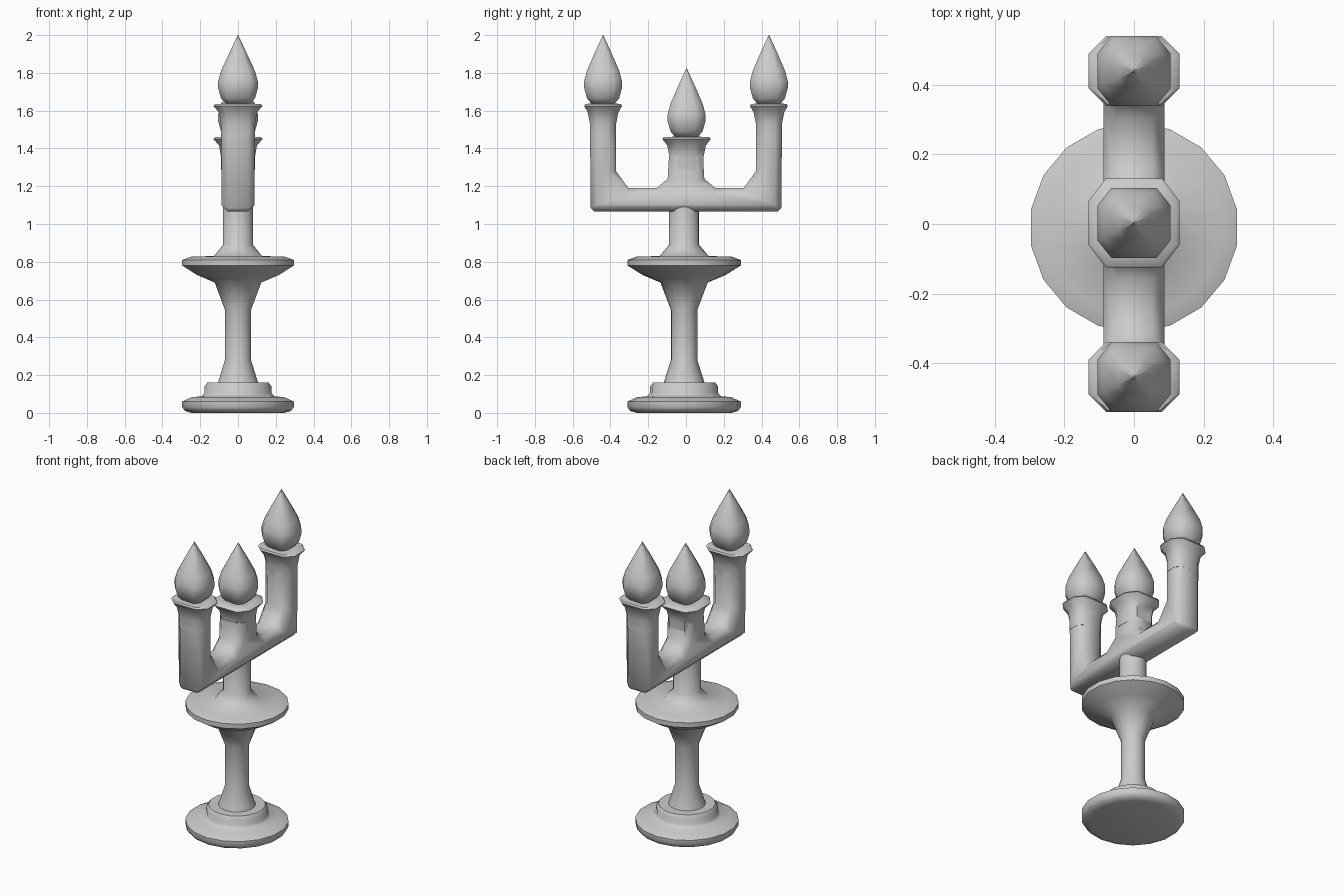
import bpy, bmesh, math

if "Cube" in bpy.data.objects:
    bpy.data.objects.remove(bpy.data.objects["Cube"])

ROUND = [(math.cos(math.radians(10 + 20 * i)), math.sin(math.radians(10 + 20 * i))) for i in range(18)]
OCT = [(1, -.5), (1, .5), (.62, 1), (-.62, 1), (-1, .5), (-1, -.5), (-.62, -1), (.62, -1)]


def finish(bm, name, angle=50):
    bmesh.ops.remove_doubles(bm, verts=bm.verts, dist=1e-5)
    bmesh.ops.recalc_face_normals(bm, faces=bm.faces)
    mesh = bpy.data.meshes.new(name)
    bm.to_mesh(mesh)
    bm.free()
    ob = bpy.data.objects.new(name, mesh)
    bpy.context.collection.objects.link(ob)
    bpy.ops.object.select_all(action='DESELECT')
    ob.select_set(True)
    bpy.context.view_layer.objects.active = ob
    bpy.ops.object.shade_smooth_by_angle(angle=math.radians(angle))
    return ob


def loft(name, section, rings, cy, angle=50):
    """Stack scaled copies of a section; rings are (half x, half y, z)."""
    bm = bmesh.new()
    loops = [[bm.verts.new((x * hx, cy + y * hy, z)) for x, y in section] for hx, hy, z in rings]
    n = len(section)
    for a, b in zip(loops, loops[1:]):
        for i in range(n):
            bm.faces.new((a[i], a[(i + 1) % n], b[(i + 1) % n], b[i]))
    bm.faces.new(loops[0])
    bm.faces.new(loops[-1])
    return finish(bm, name, angle)


# turned base, stem and drip plate
profile = [(.25, 0), (.285, .01), (.30, .03), (.30, .06), (.25, .083), (.195, .088), (.18, .105),
           (.18, .14), (.165, .16), (.108, .16), (.07, .28), (.07, .545), (.125, .69), (.22, .73),
           (.30, .78), (.30, .81), (.25, .828), (.13, .83), (.08, .89), (.08, 1.12)]
loft("base_and_stem", ROUND, [(r, r, z) for r, z in profile], -.01)

# branching arm: mirrored side outline, extruded across x with chamfered rims
half = [(.485, 1.065), (.505, 1.085), (.508, 1.50), (.37, 1.50), (.37, 1.28), (.305, 1.19),
        (.155, 1.19), (.097, 1.24), (.09, 1.36)]
outline = half + [(-y, z) for y, z in reversed(half)]
bm = bmesh.new()
face = bm.faces.new([bm.verts.new((-.088, y, z)) for y, z in outline])
ext = bmesh.ops.extrude_face_region(bm, geom=[face], use_keep_orig=True)
for v in ext['geom']:
    if isinstance(v, bmesh.types.BMVert):
        v.co.x = .088
bmesh.ops.recalc_face_normals(bm, faces=bm.faces)
rims = [e for e in bm.edges if abs(e.verts[0].co.x - e.verts[1].co.x) < 1e-4]
# the top cut edges stay square so the cups join cleanly
rims = [e for e in rims if not (abs(e.verts[0].co.z - e.verts[1].co.z) < 1e-4 and e.verts[0].co.z > 1.3)]
bmesh.ops.bevel(bm, geom=rims, offset=.034, segments=1, affect='EDGES', profile=.5)
finish(bm, "branching_arm")

# cups and flames
for side, cy, dz, neck, rim in (("left", -.439, 0, .069, .1), ("middle", .003, -.175, .09, .128),
                                ("right", .439, 0, .069, .1)):
    loft(side + "_cup", OCT, [(.09, neck, 1.46 + dz), (.09, neck, 1.53 + dz),
                              (.10, neck + .012, 1.59 + dz), (.13, rim, 1.625 + dz),
                              (.122, rim * .95, 1.635 + dz), (.08, .075, 1.637 + dz)], cy)
    loft(side + "_flame", OCT, [(.06, .06, 1.635 + dz), (.09, .085, 1.665 + dz), (.105, .10, 1.72 + dz),
                                (.105, .10, 1.755 + dz), (.09, .086, 1.81 + dz), (.046, .045, 1.905 + dz),
                                (0, 0, 2.0 + dz)] [:-1] + [(.001, .001, 2.0 + dz)], cy)
